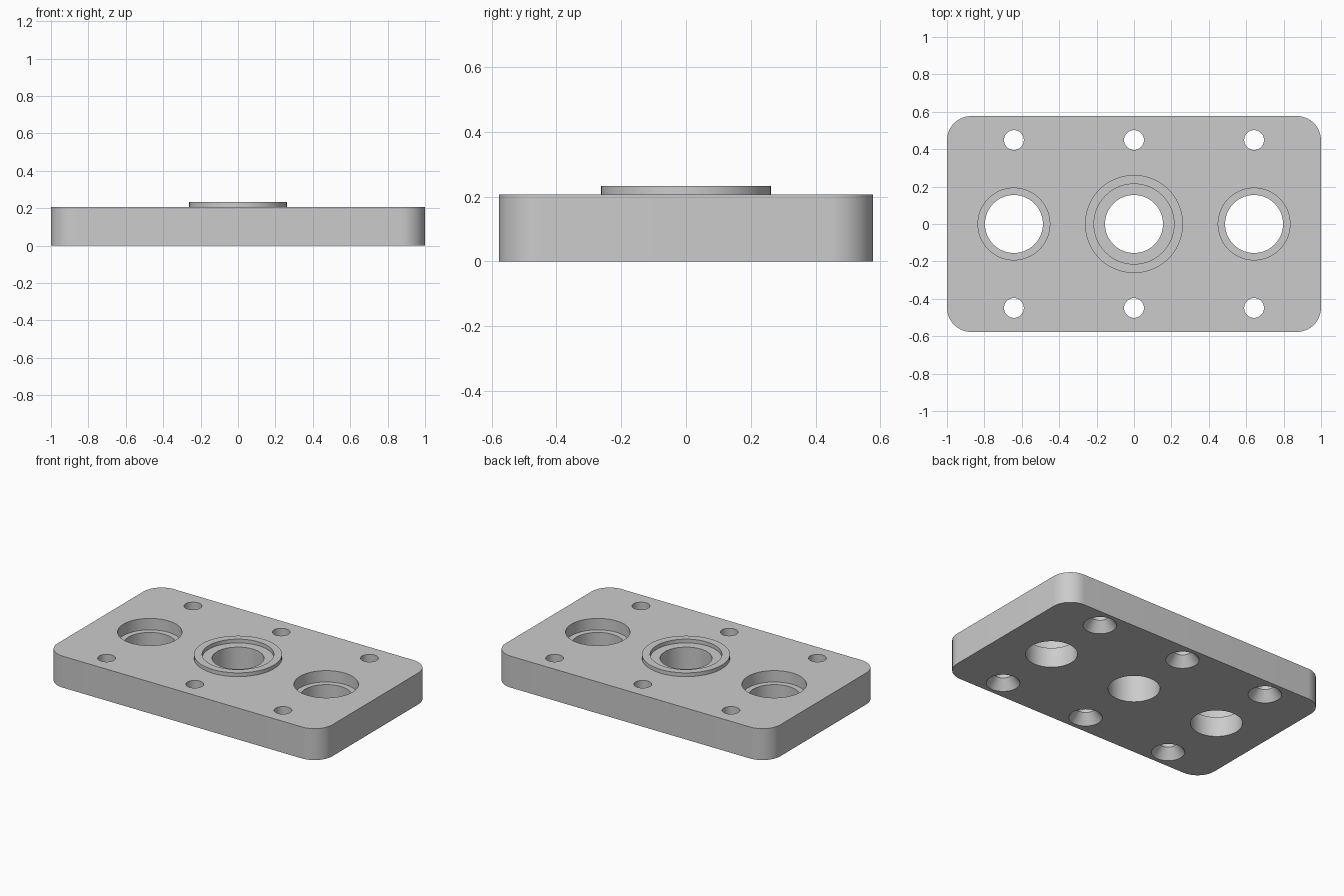
import bpy
import bmesh
from math import cos, sin, pi

if "Cube" in bpy.data.objects:
    bpy.data.objects.remove(bpy.data.objects["Cube"], do_unlink=True)

HALF_X, HALF_Y, CORNER = 1.0, 0.577, 0.13
TOP, BOSS_TOP = 0.207, 0.232
BORE, BORE_X = 0.155, 0.642
SCREW_Y = 0.449
SEGMENTS = 72

# One grey metal for everything
grey = bpy.data.materials.new("grey metal")
grey.use_nodes = True
colour = (0.6, 0.6, 0.6, 1)
grey.diffuse_color = colour
grey.node_tree.nodes["Principled BSDF"].inputs["Base Color"].default_value = colour


def make_object(name, bm):
    bmesh.ops.recalc_face_normals(bm, faces=bm.faces)
    mesh = bpy.data.meshes.new(name)
    bm.to_mesh(mesh)
    bm.free()
    mesh.materials.append(grey)
    obj = bpy.data.objects.new(name, mesh)
    bpy.context.collection.objects.link(obj)
    return obj


def lathe(bm, profile, x=0, y=0, ring=False):
    """Turn (radius, z) points about a vertical axis; capped, or closed as a ring."""
    loops = []
    for r, z in profile:
        angles = [2 * pi * i / SEGMENTS for i in range(SEGMENTS)]
        loops.append([bm.verts.new((x + r * cos(a), y + r * sin(a), z)) for a in angles])
    pairs = list(zip(loops, loops[1:]))
    if ring:
        pairs.append((loops[-1], loops[0]))
    else:
        bm.faces.new(loops[0])
        bm.faces.new(loops[-1])
    for low, high in pairs:
        for i in range(SEGMENTS):
            j = (i + 1) % SEGMENTS
            bm.faces.new((low[i], low[j], high[j], high[i]))


def smooth(obj):
    bpy.ops.object.select_all(action='DESELECT')
    obj.select_set(True)
    bpy.context.view_layer.objects.active = obj
    bpy.ops.object.shade_smooth_by_angle(angle=pi / 6)


# Plate: rounded rectangle, extruded upward
bm = bmesh.new()
outline = []
steps = 16
for k, (sx, sy) in enumerate([(1, 1), (-1, 1), (-1, -1), (1, -1)]):
    for i in range(steps + 1):
        a = (k + i / steps) * pi / 2
        outline.append(bm.verts.new((sx * (HALF_X - CORNER) + CORNER * cos(a),
                                     sy * (HALF_Y - CORNER) + CORNER * sin(a), 0)))
base = bm.faces.new(outline)
extruded = bmesh.ops.extrude_face_region(bm, geom=[base], use_keep_orig=True)
bmesh.ops.translate(bm, vec=(0, 0, TOP),
                    verts=[v for v in extruded["geom"] if isinstance(v, bmesh.types.BMVert)])
plate = make_object("plate", bm)

# Hole cutters: centre bore, stepped side bores, countersunk screw holes
below, above = -0.05, TOP + 0.05
step = TOP - 0.075
bm = bmesh.new()
lathe(bm, [(BORE, below), (BORE, above)])
for x in (-BORE_X, BORE_X):
    lathe(bm, [(BORE, below), (BORE, step), (0.192, step), (0.192, above)], x)
for x in (-BORE_X, 0, BORE_X):
    for y in (-SCREW_Y, SCREW_Y):
        lathe(bm, [(0.1, below), (0.1, 0), (0.053, 0.065), (0.053, above)], x, y)
cutter = make_object("hole_cutter", bm)
cutter.hide_render = True

cut = plate.modifiers.new("holes", 'BOOLEAN')
cut.operation = 'DIFFERENCE'
cut.solver = 'EXACT'
cut.object = cutter
bpy.context.view_layer.objects.active = plate
bpy.ops.object.modifier_apply(modifier=cut.name)
bpy.data.objects.remove(cutter, do_unlink=True)
smooth(plate)

# Raised locating ring around the centre bore
bm = bmesh.new()
sink = TOP - 0.01
lathe(bm, [(0.214, sink), (0.262, sink), (0.262, BOSS_TOP), (0.214, BOSS_TOP)], ring=True)
smooth(make_object("centre_ring", bm))
